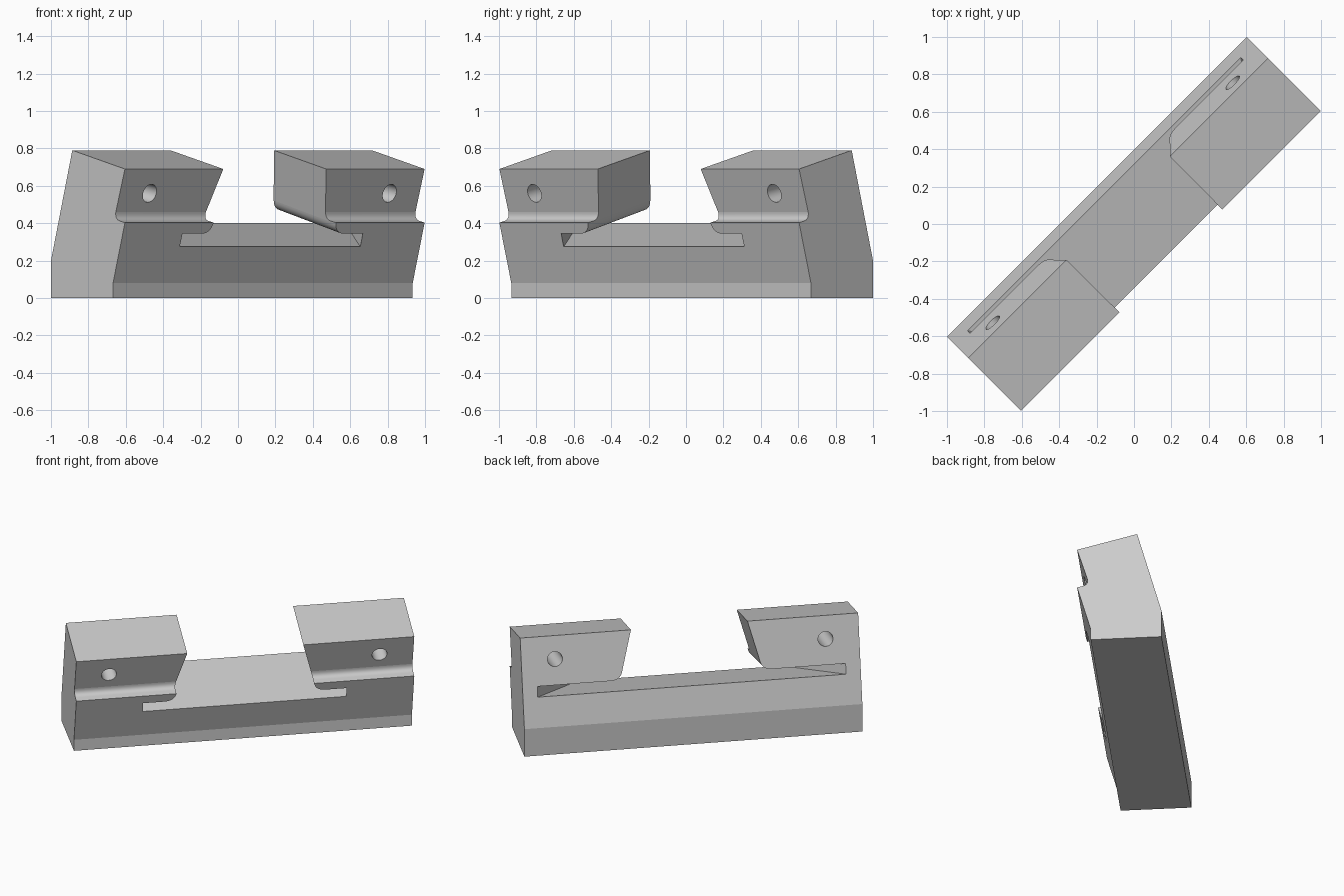
import bpy, bmesh, math
from mathutils import Matrix, Vector

if "Cube" in bpy.data.objects:
    bpy.data.objects.remove(bpy.data.objects["Cube"], do_unlink=True)

TILT = math.radians(15)      # lean of the channel
HALF = 1.133                 # half length of the rail

grey = bpy.data.materials.new("plain grey")
grey.use_nodes = True
grey.diffuse_color = (0.6, 0.6, 0.6, 1)
grey.node_tree.nodes["Principled BSDF"].inputs["Base Color"].default_value = (0.6, 0.6, 0.6, 1)


def fillet(a, b, c, steps=12):
    """Rounded corner from a to c around the corner point b."""
    a, b, c = Vector(a), Vector(b), Vector(c)
    return [tuple(a * (1 - t) ** 2 + b * 2 * t * (1 - t) + c * t * t)
            for t in (i / steps for i in range(steps + 1))]


def prism(name, points, place, start, end, matrix=Matrix()):
    """Extrude a closed outline; place(p, q, depth) gives the 3D position."""
    bm = bmesh.new()
    face = bm.faces.new([bm.verts.new(place(p, q, start)) for p, q in points])
    step = Vector(place(0, 0, end)) - Vector(place(0, 0, start))
    new = bmesh.ops.extrude_face_region(bm, geom=[face])["geom"]
    bmesh.ops.translate(bm, vec=step, verts=[v for v in new if isinstance(v, bmesh.types.BMVert)])
    bmesh.ops.recalc_face_normals(bm, faces=bm.faces)
    bm.transform(matrix)
    mesh = bpy.data.meshes.new(name)
    bm.to_mesh(mesh)
    bm.free()
    mesh.materials.append(grey)
    obj = bpy.data.objects.new(name, mesh)
    bpy.context.collection.objects.link(obj)
    return obj


def cut(body, cutter):
    mod = body.modifiers.new("cut", "BOOLEAN")
    mod.operation = "DIFFERENCE"
    mod.solver = "EXACT"
    mod.object = cutter
    bpy.context.view_layer.objects.active = body
    bpy.ops.object.modifier_apply(modifier=mod.name)
    bpy.data.objects.remove(cutter, do_unlink=True)


# Rail: leaning cross-section with a rounded groove along the front
section = [(0.281, 0), (0.281, 0.2), (0.12, 0.79), (-0.278, 0.69)]
section += fillet((-0.209, 0.46), (-0.203, 0.421), (-0.24, 0.412))
section += [(-0.278, 0.403), (-0.188, 0.08), (-0.188, 0)]
rail = prism("clamp_rail", section, lambda p, q, d: (d, p, q), -HALF, HALF)

lean = Matrix.Rotation(TILT, 4, "X")

# Opening between the two jaws, undercut with rounded lower lips
right = [(0.321, 1.0)] + fillet((0.463, 0.455), (0.478, 0.4), (0.54, 0.4)) + [(0.54, 0.35)]
opening = right + [(-p, q) for p, q in reversed(right)]
cut(rail, prism("opening_cutter", opening, lambda p, q, d: (p, d, q), -0.8, 0.8, lean))

# Flat slot under the jaws, widening towards the back
slot = [(0.511, -0.4), (1.235, 0.6), (-1.235, 0.6), (-0.511, -0.4)]
cut(rail, prism("slot_cutter", slot, lambda p, q, d: (p, q, d), 0.328, 0.4, lean))

# A round hole through each jaw
circle = [(0.05 * math.cos(i * math.tau / 40), 0.05 * math.sin(i * math.tau / 40)) for i in range(40)]
for side in (-1, 1):
    aim = Matrix.Translation((side * 0.907, -0.239, 0.56)) @ Matrix.Rotation(math.radians(11), 4, "X")
    cut(rail, prism("hole_cutter", circle, lambda p, q, d: (p, d, q), -0.3, 0.8, aim))

# Turn the rail diagonally, then smooth only the narrow rounded strips
rail.data.transform(Matrix.Rotation(math.radians(45), 4, "Z"))
bpy.ops.object.select_all(action="DESELECT")
rail.select_set(True)
bpy.context.view_layer.objects.active = rail
bpy.ops.object.shade_smooth_by_angle(angle=math.radians(14))
for poly in rail.data.polygons:
    if poly.area > 0.02:
        poly.use_smooth = False
